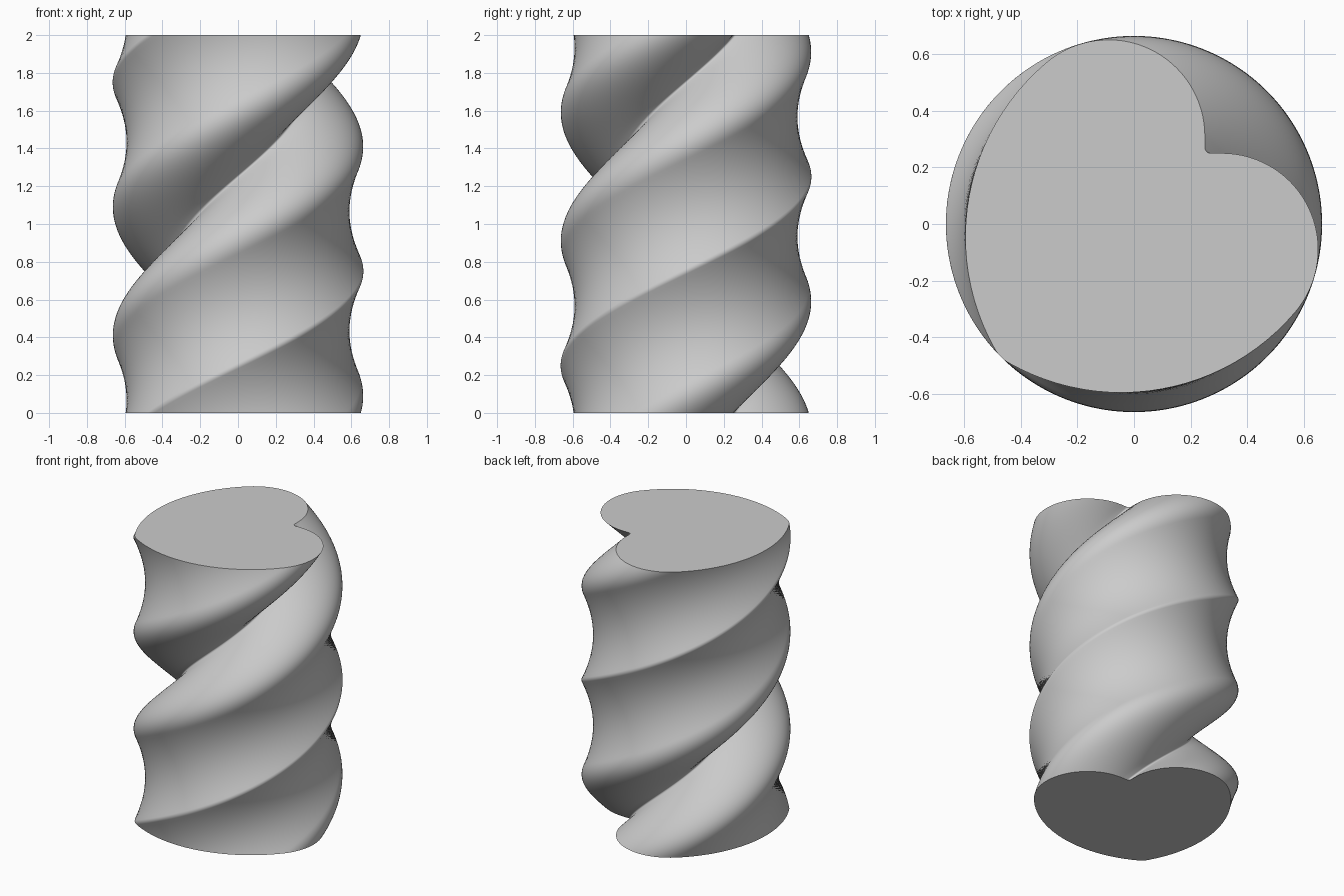
import bpy
import bmesh
from math import sin, cos, pi, radians, sqrt, hypot, atan2

cube = bpy.data.objects.get("Cube")
if cube:
    bpy.data.objects.remove(cube, do_unlink=True)

HEIGHT = 2.0
LAYERS = 180
TWIST = 2 * pi            # one full turn over the height


def arc(cx, cy, r, start, end, steps):
    """Points along an arc, without the last one."""
    return [(cx + r * cos(start + (end - start) * i / steps),
             cy + r * sin(start + (end - start) * i / steps)) for i in range(steps)]


def heart_profile():
    """Heart outline, symmetric about the diagonal x = y."""
    notch, fillet = 0.25, 0.02
    lobe_x, lobe_y, lobe_r = -0.09, 0.31, 0.34
    side_y, side_left, tip_r = -0.045, -0.595, 0.13

    # Large side arc: touches x = side_left and is tangent to the lobe
    offset = lobe_x - side_left
    side_r = (offset**2 + (lobe_y - side_y)**2 - lobe_r**2) / (2 * (offset - lobe_r))
    side_x = side_left + side_r
    join = atan2(lobe_y - side_y, lobe_x - side_x)

    # Rounded tip: centred on the diagonal and tangent to the side arc
    s = side_x + side_y
    q = side_x**2 + side_y**2 - (side_r - tip_r)**2
    tip = (s - sqrt(s * s - 2 * q)) / 2
    tip_start = atan2(tip - side_y, tip - side_x) % (2 * pi)
    diagonal = radians(225)

    half = arc(notch + fillet, notch + fillet, fillet, diagonal, pi, 4)
    half.append((notch, notch + fillet))
    half += arc(lobe_x, lobe_y, lobe_r, 0, join, 32)
    half += arc(side_x, side_y, side_r, join, tip_start, 24)
    half += arc(tip, tip, tip_r, tip_start, diagonal, 5)
    reach = tip + tip_r * cos(diagonal)
    half.append((reach, reach))
    return half + [(y, x) for x, y in reversed(half[1:-1])]


# Twisted column: the profile turned a little at every layer
profile = heart_profile()
bm = bmesh.new()
rings = []
for k in range(LAYERS + 1):
    t = k / LAYERS
    c, s = cos(TWIST * (t - 1)), sin(TWIST * (t - 1))
    rings.append([bm.verts.new((x * c - y * s, x * s + y * c, HEIGHT * t))
                  for x, y in profile])

count = len(profile)
for low, high in zip(rings, rings[1:]):
    for i in range(count):
        j = (i + 1) % count
        bm.faces.new((low[i], low[j], high[j], high[i]))

# Flat end caps
bm.faces.new(rings[-1])
bm.faces.new(list(reversed(rings[0])))

mesh = bpy.data.meshes.new("twisted_heart_column")
bm.to_mesh(mesh)
bm.free()
column = bpy.data.objects.new("twisted_heart_column", mesh)
bpy.context.collection.objects.link(column)

# Plain grey
grey = bpy.data.materials.new("light_grey")
grey.use_nodes = True
color = (0.6, 0.6, 0.6, 1)
grey.diffuse_color = color
grey.node_tree.nodes["Principled BSDF"].inputs["Base Color"].default_value = color
mesh.materials.append(grey)

# Smooth sides, sharp cap rims
bpy.ops.object.select_all(action='DESELECT')
column.select_set(True)
bpy.context.view_layer.objects.active = column
bpy.ops.object.shade_smooth_by_angle(angle=radians(35))
